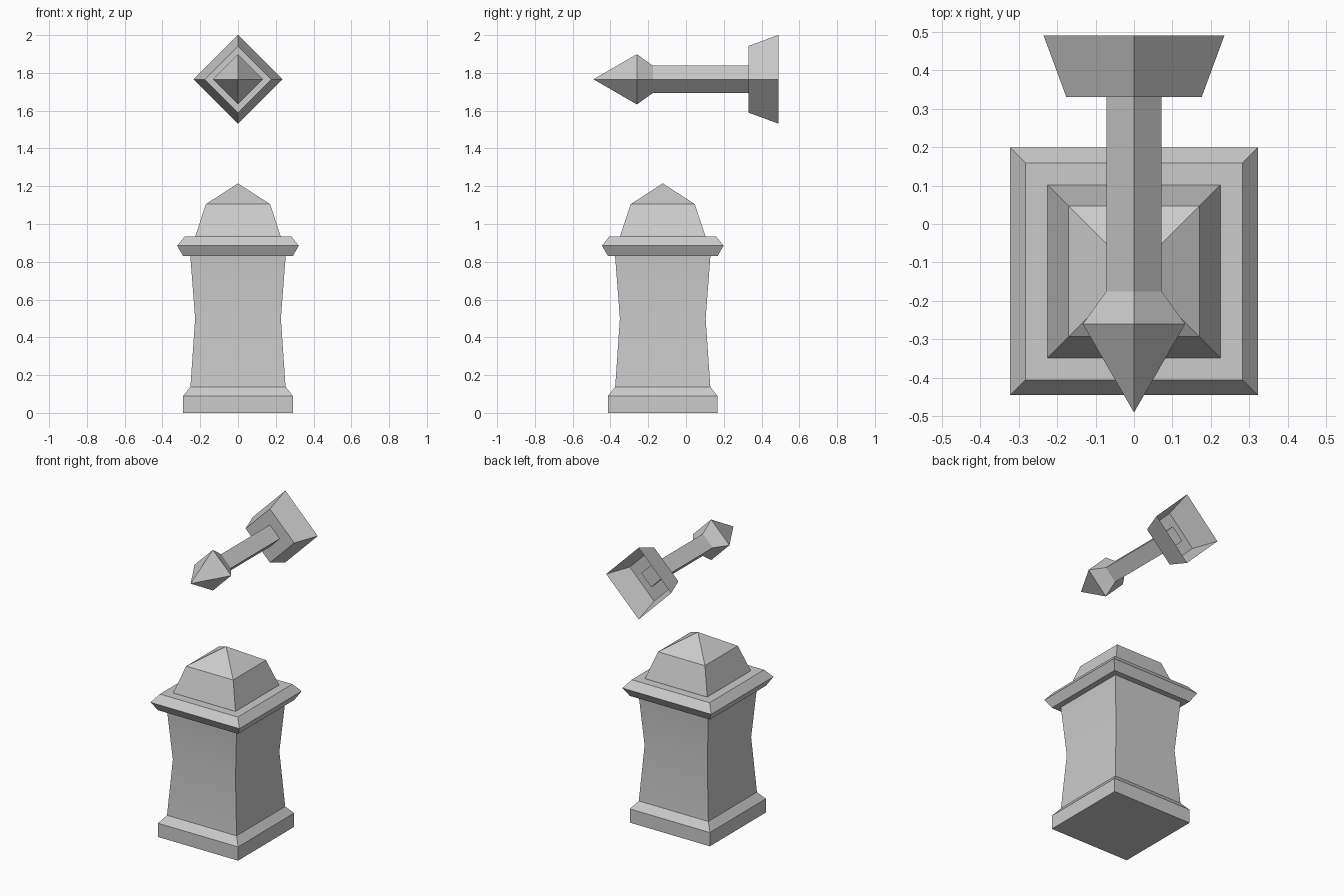
import bpy, bmesh, math
from mathutils import Matrix

if "Cube" in bpy.data.objects:
    bpy.data.objects.remove(bpy.data.objects["Cube"], do_unlink=True)

stone = bpy.data.materials.new("grey stone")
stone.use_nodes = True
stone.diffuse_color = (0.6, 0.6, 0.6, 1)
stone.node_tree.nodes["Principled BSDF"].inputs["Base Color"].default_value = (0.6, 0.6, 0.6, 1)


def loft(name, profile, matrix, turn=0.0, cap_end=True):
    """Four-sided loft along local z; profile holds (corner radius, height)."""
    bm = bmesh.new()
    rings = []
    for radius, height in profile:
        count = 4 if radius > 0 else 1
        rings.append([bm.verts.new((radius * math.cos(turn + i * math.pi / 2),
                                    radius * math.sin(turn + i * math.pi / 2), height))
                      for i in range(count)])
    for a, b in zip(rings, rings[1:]):
        for i in range(4):
            j = (i + 1) % 4
            corners = [a[i % len(a)], a[j % len(a)], b[j % len(b)], b[i % len(b)]]
            bm.faces.new(list(dict.fromkeys(corners)))
    if len(rings[0]) == 4:
        bm.faces.new(rings[0][::-1])
    if cap_end and len(rings[-1]) == 4:
        bm.faces.new(rings[-1])
    bm.transform(matrix)
    mesh = bpy.data.meshes.new(name)
    bm.to_mesh(mesh)
    bm.free()
    mesh.materials.append(stone)
    obj = bpy.data.objects.new(name, mesh)
    bpy.context.collection.objects.link(obj)
    return obj


# Pedestal: square sections given by half width
pedestal = Matrix.Translation((0, -0.123, 0))


def square(name, profile):
    return loft(name, [(w * math.sqrt(2), z) for w, z in profile], pedestal, math.pi / 4)


square("pedestal_base", [(0.29, 0), (0.29, 0.09), (0.25, 0.14)])
column = square("pedestal_column", [(0.253, 0.12), (0.227, 0.5), (0.253, 0.84)])
square("pedestal_cornice", [(0.29, 0.83), (0.322, 0.885), (0.282, 0.935)])
square("pedestal_dome", [(0.225, 0.93), (0.225, 0.938), (0.17, 1.105), (0, 1.215)])

# The waist of the column is softly shaded
bpy.ops.object.select_all(action="DESELECT")
column.select_set(True)
bpy.context.view_layer.objects.active = column
bpy.ops.object.shade_smooth_by_angle(angle=math.radians(30))

# Floating hammer: diamond sections running front to back
hammer = Matrix.Translation((0, 0, 1.766)) @ Matrix.Rotation(-math.pi / 2, 4, "X")
loft("hammer_spike", [(0, -0.49), (0.133, -0.26), (0.072, -0.175)], hammer)
loft("hammer_handle", [(0.072, -0.175), (0.072, 0.36)], hammer)
loft("hammer_head", [(0.176, 0.33), (0.235, 0.49)], hammer, cap_end=False)
